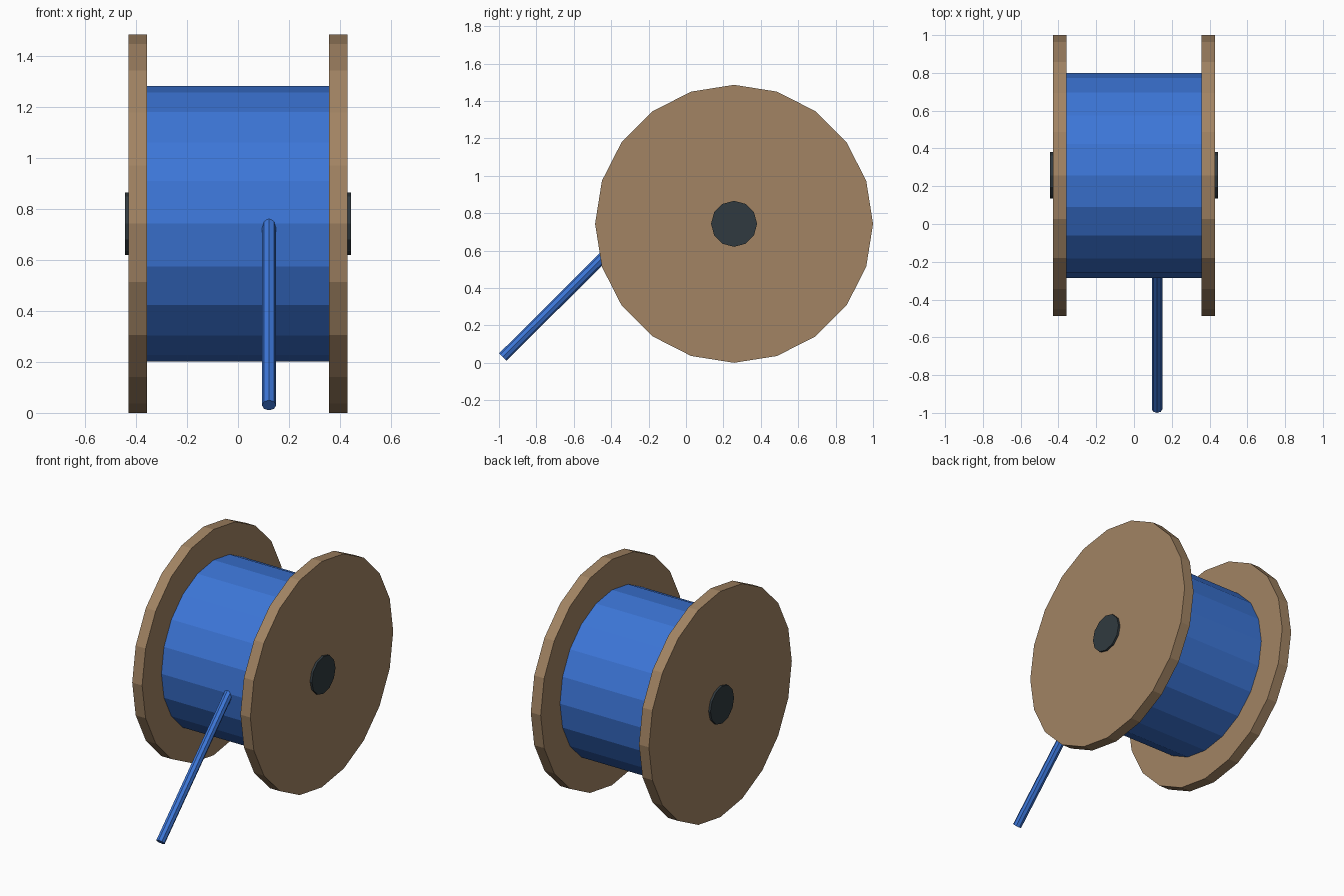
import bpy
from mathutils import Vector

if "Cube" in bpy.data.objects:
    bpy.data.objects.remove(bpy.data.objects["Cube"])


def material(name, color):
    mat = bpy.data.materials.new(name)
    mat.use_nodes = True
    mat.diffuse_color = (*color, 1)
    mat.node_tree.nodes["Principled BSDF"].inputs["Base Color"].default_value = (*color, 1)
    return mat


wood = material("wood brown", (0.36, 0.23, 0.125))
blue = material("cable blue", (0.045, 0.18, 0.68))
steel = material("dark steel", (0.03, 0.042, 0.05))


def rod(name, start, end, radius, sides, mat):
    """Flat-shaded cylinder between two points."""
    start, end = Vector(start), Vector(end)
    axis = end - start
    bpy.ops.mesh.primitive_cylinder_add(
        vertices=sides, radius=radius, depth=axis.length,
        location=(start + end) / 2,
        rotation=axis.to_track_quat("Z", "Y").to_euler())
    obj = bpy.context.object
    obj.name = name
    obj.data.materials.append(mat)
    return obj


CY, CZ = 0.257, 0.743  # spool axle position

# Wound cable drum
rod("cable_winding", (-0.37, CY, CZ), (0.37, CY, CZ), 0.542, 20, blue)

# Side discs and axle caps
for side, s in (("left", 1), ("right", -1)):
    rod(side + "_flange", (s * 0.358, CY, CZ), (s * 0.43, CY, CZ), 0.743, 20, wood)
    rod(side + "_axle_cap", (s * 0.40, CY, CZ), (s * 0.444, CY, CZ), 0.123, 12, steel)

# Loose cable end reaching to the ground
rod("loose_cable", (0.122, -0.98, 0.03), (0.122, -0.265, 0.742), 0.028, 8, blue)
